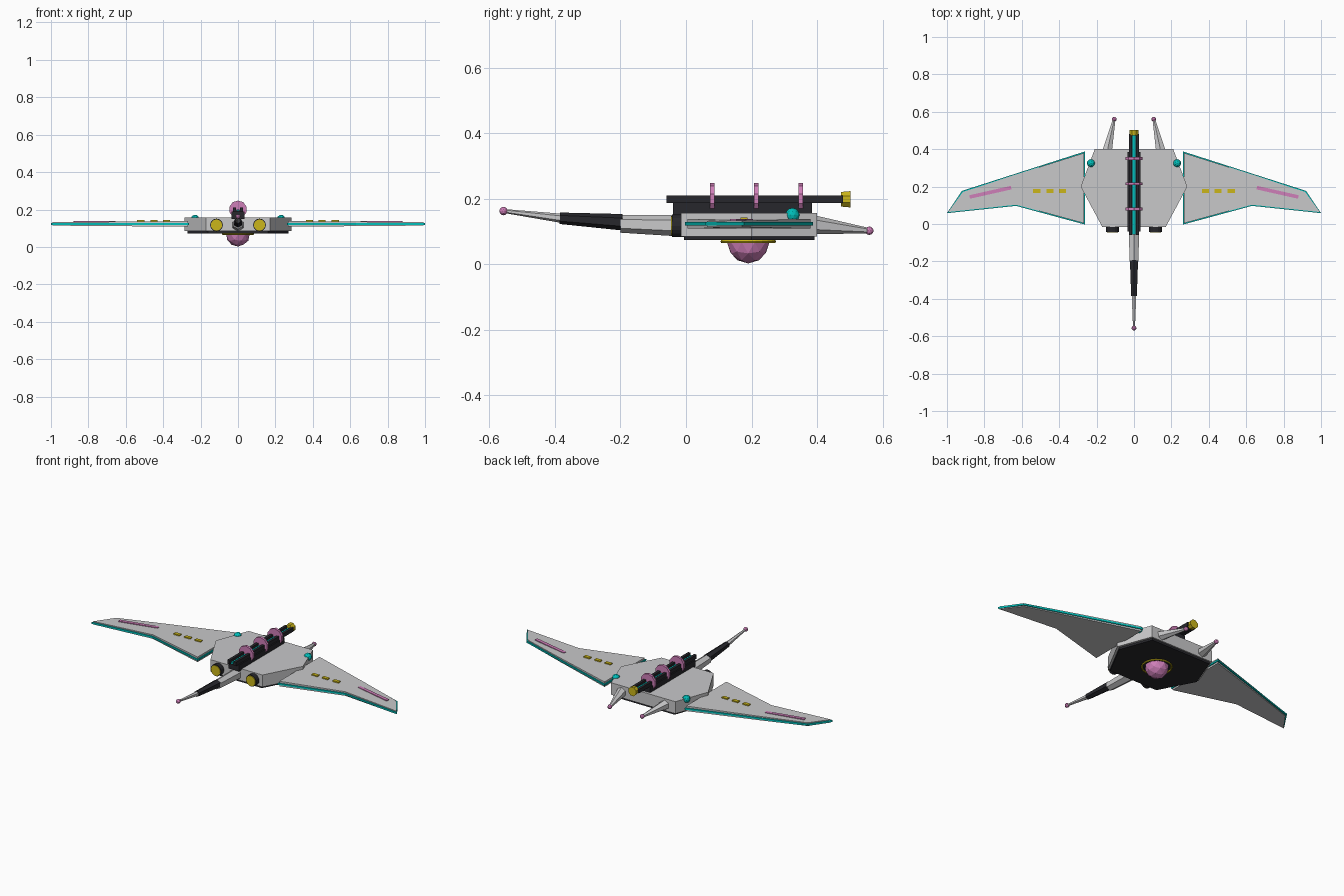
import bpy, bmesh, math
from mathutils import Vector, Matrix

if "Cube" in bpy.data.objects:
    bpy.data.objects.remove(bpy.data.objects["Cube"])


def material(name, rgb):
    m = bpy.data.materials.new(name)
    m.diffuse_color = (*rgb, 1)
    m.use_nodes = True
    m.node_tree.nodes["Principled BSDF"].inputs["Base Color"].default_value = m.diffuse_color
    return m


GREY = material("light grey", (0.58, 0.58, 0.59))
DARK = material("charcoal", (0.02, 0.02, 0.025))
TEAL = material("teal", (0.0, 0.52, 0.49))
PINK = material("pink", (0.62, 0.21, 0.48))
GOLD = material("yellow", (0.60, 0.47, 0.01))


def finish(bm, name, mat):
    bmesh.ops.recalc_face_normals(bm, faces=bm.faces)
    me = bpy.data.meshes.new(name)
    bm.to_mesh(me)
    bm.free()
    me.materials.append(mat)
    ob = bpy.data.objects.new(name, me)
    bpy.context.collection.objects.link(ob)
    return ob


def loft(name, rings, mat):
    """Closed skin through rings of equal length, capped at both ends."""
    bm = bmesh.new()
    vs = [[bm.verts.new(p) for p in r] for r in rings]
    n = len(vs[0])
    for a, b in zip(vs, vs[1:]):
        for i in range(n):
            bm.faces.new((a[i], a[(i + 1) % n], b[(i + 1) % n], b[i]))
    bm.faces.new(vs[0])
    bm.faces.new(vs[-1])
    return finish(bm, name, mat)


def slab(name, pts, z0, z1, mat):
    return loft(name, [[(x, y, z0) for x, y in pts], [(x, y, z1) for x, y in pts]], mat)


def box(name, x0, x1, y0, y1, z0, z1, mat):
    return slab(name, [(x0, y0), (x1, y0), (x1, y1), (x0, y1)], z0, z1, mat)


def tube(name, a, b, ra, rb, sides, mat, turn=0.0):
    """Tapered prism between two points, first corner pointing up."""
    a, b = Vector(a), Vector(b)
    d = (b - a).normalized()
    u = d.cross(Vector((0, 0, 1))).normalized()
    v = u.cross(d)
    rings = []
    for c, r in ((a, ra), (b, rb)):
        rings.append([c + r * (math.sin(t) * u + math.cos(t) * v)
                      for t in (2 * math.pi * i / sides + turn for i in range(sides))])
    return loft(name, rings, mat)


def ball(name, c, r, mat, sub=2):
    bm = bmesh.new()
    bmesh.ops.create_icosphere(bm, subdivisions=sub, radius=r, matrix=Matrix.Translation(c))
    return finish(bm, name, mat)


# Hull and belly plate
half = [(0.17, -0.015), (0.285, 0.2), (0.21, 0.4)]
hull = half + [(-x, y) for x, y in reversed(half)]
slab("hull", hull, 0.085, 0.156, GREY)
slab("belly_plate", [(x * 0.95, 0.19 + (y - 0.19) * 0.96) for x, y in hull], 0.073, 0.086, DARK)

# Belly dome (lower half of a ball) and its ring
bm = bmesh.new()
bmesh.ops.create_icosphere(bm, subdivisions=2, radius=0.065,
                           matrix=Matrix.Translation((0, 0.19, 0.067)))
bmesh.ops.bisect_plane(bm, geom=bm.verts[:] + bm.edges[:] + bm.faces[:],
                       plane_co=(0, 0, 0.075), plane_no=(0, 0, 1), clear_outer=True)
finish(bm, "belly_dome", PINK)
bpy.ops.mesh.primitive_torus_add(major_radius=0.08, minor_radius=0.005, major_segments=24,
                                 minor_segments=6, location=(0, 0.19, 0.069))
ring = bpy.context.object
ring.name = "belly_ring"
ring.data.materials.append(GOLD)

# Nose probe
tube("probe_base", (0, -0.01, 0.117), (0, -0.2, 0.123), 0.033, 0.027, 6, GREY)
tube("probe_sleeve", (0, -0.195, 0.128), (0, -0.385, 0.14), 0.025, 0.0175, 6, DARK)
tube("probe_tip", (0, -0.38, 0.14), (0, -0.555, 0.162), 0.014, 0.006, 6, GREY)
ball("probe_ball", (0, -0.557, 0.162), 0.013, PINK)

# Spine: bed, twin rails, glowing channel, discs and end cap
box("spine_bed", -0.035, 0.035, -0.04, 0.385, 0.15, 0.188, DARK)
box("spine_channel", -0.013, 0.013, -0.055, 0.475, 0.188, 0.194, DARK)
box("spine_glow", -0.007, 0.007, -0.055, 0.475, 0.19, 0.2, TEAL)
for y in (0.08, 0.215, 0.35):
    tube("spine_disc", (0, y - 0.007, 0.2), (0, y + 0.007, 0.2), 0.048, 0.048, 10, PINK)
tube("spine_cap", (0, 0.473, 0.198), (0, 0.502, 0.198), 0.024, 0.027, 8, GOLD, math.pi / 8)

# Wing outline: inner panel from root to bend, outer panel from bend to tip
inner = [(0.267, 0.004), (0.63, 0.103), (0.63, 0.265), (0.267, 0.38)]
outer = [(0.63, 0.103), (0.993, 0.064), (0.915, 0.171), (0.63, 0.265)]
rim = [(0.262, -0.003), (0.631, 0.097), (1.0, 0.058), (0.92, 0.177), (0.262, 0.388)]
ZW = 0.123


def wing_half(x):
    return 0.015 - 0.006 * (x - 0.265) / 0.735


for s, side in ((1, "right"), (-1, "left")):
    for part, pts in (("inner", inner), ("outer", outer)):
        loft(f"{side}_{part}_wing",
             [[(s * x, y, ZW + k * wing_half(x)) for x, y in pts] for k in (-1, 1)], GREY)
    slab(f"{side}_wing_rim", [(s * x, y) for x, y in rim], ZW - 0.005, ZW + 0.005, TEAL)

    # Wing markings
    for x in (0.382, 0.45, 0.52):
        box(f"{side}_wing_dash", s * x - 0.019, s * x + 0.019, 0.167, 0.187, 0.134, 0.143, GOLD)
    slab(f"{side}_wing_stripe",
         [(s * x, y) for x, y in ((0.655, 0.185), (0.877, 0.135), (0.88, 0.154), (0.658, 0.204))],
         0.131, 0.138, PINK)

    # Spine rail
    box(f"{side}_rail", s * 0.02 - 0.008, s * 0.02 + 0.008, -0.06, 0.48, 0.187, 0.21, DARK)

    # Front thruster with lit face
    tube(f"{side}_thruster", (s * 0.115, 0.0, 0.117), (s * 0.115, -0.042, 0.117),
         0.034, 0.034, 16, DARK)
    tube(f"{side}_thruster_face", (s * 0.115, -0.04, 0.117), (s * 0.115, -0.046, 0.117),
         0.03, 0.03, 16, GOLD)

    # Rear antenna and corner lamp
    tube(f"{side}_antenna", (s * 0.143, 0.39, 0.12), (s * 0.106, 0.56, 0.102),
         0.029, 0.008, 6, GREY)
    ball(f"{side}_antenna_ball", (s * 0.106, 0.56, 0.102), 0.013, PINK)
    ball(f"{side}_lamp", (s * 0.23, 0.325, 0.15), 0.022, TEAL)
